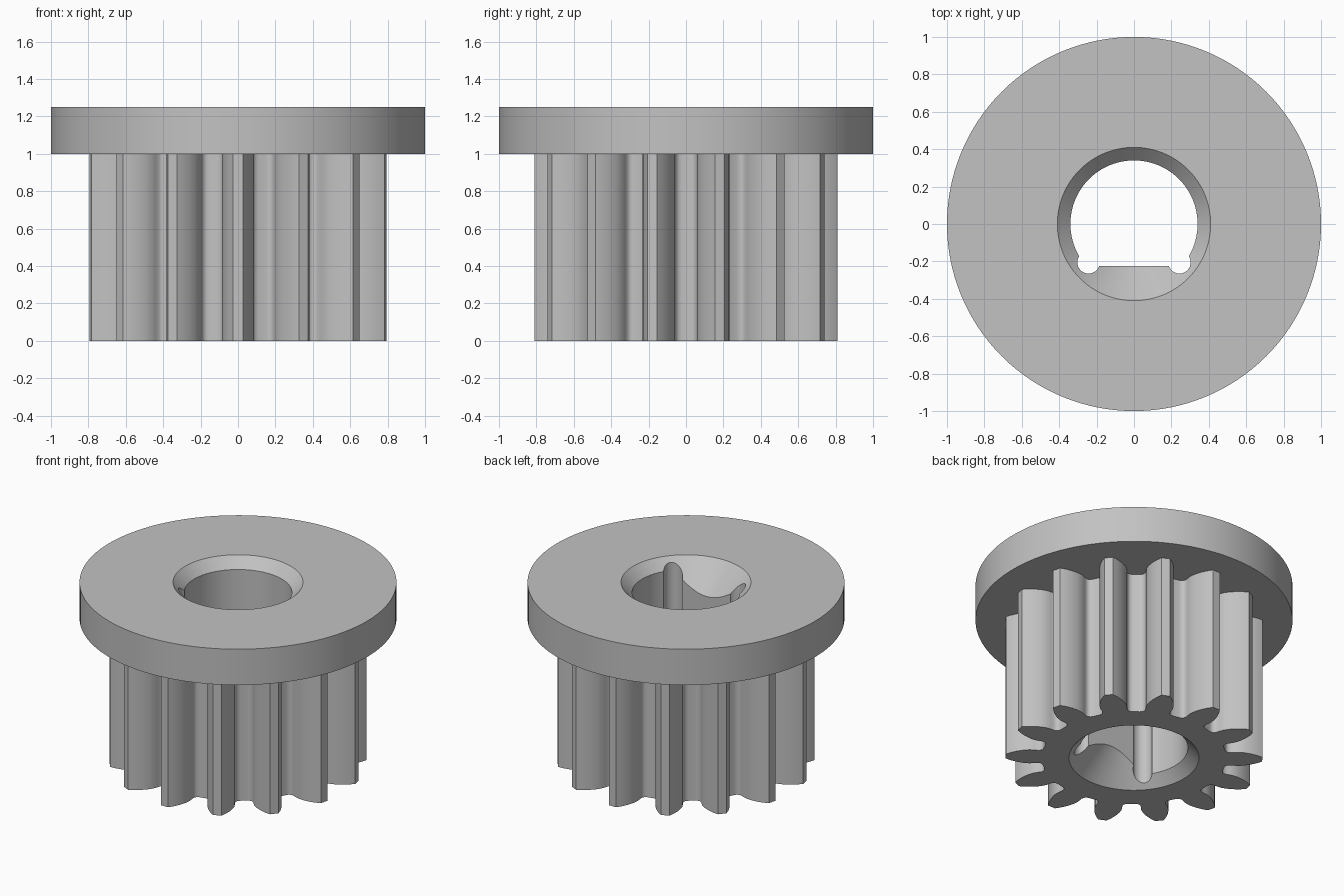
import bpy, bmesh
from math import sin, cos, asin, pi

cube = bpy.data.objects.get("Cube")
if cube:
    bpy.data.objects.remove(cube, do_unlink=True)

TEETH = 14
BORE, FLAT, RIM = 0.34, -0.225, 0.41   # bore radius, flat position, chamfer rim radius
TOP, SHOULDER = 1.25, 1.0

grey = bpy.data.materials.new("plain grey")
grey.use_nodes = True
colour = (0.54, 0.54, 0.54, 1)
grey.diffuse_color = colour
grey.node_tree.nodes["Principled BSDF"].inputs["Base Color"].default_value = colour


def add_object(name, bm):
    bmesh.ops.recalc_face_normals(bm, faces=bm.faces)
    mesh = bpy.data.meshes.new(name)
    bm.to_mesh(mesh)
    bm.free()
    mesh.materials.append(grey)
    obj = bpy.data.objects.new(name, mesh)
    bpy.context.collection.objects.link(obj)
    return obj


def prism(name, outline, z0, z1):
    bm = bmesh.new()
    face = bm.faces.new([bm.verts.new((x, y, z0)) for x, y in outline])
    grown = bmesh.ops.extrude_face_region(bm, geom=[face], use_keep_orig=True)
    verts = [g for g in grown["geom"] if isinstance(g, bmesh.types.BMVert)]
    bmesh.ops.translate(bm, verts=verts, vec=(0, 0, z1 - z0))
    return add_object(name, bm)


def arc(radius, start, end, steps, cx=0, cy=0):
    angles = [start + (end - start) * i / steps for i in range(steps + 1)]
    return [(cx + radius * cos(a), cy + radius * sin(a)) for a in angles]


def cone(name, base_z, direction):
    # 45 degree countersink, reaching slightly past the end face
    size = RIM + 0.02
    bm = bmesh.new()
    ring = [bm.verts.new((x, y, base_z + direction * 0.02))
            for x, y in arc(size, 0, 2 * pi, 96)[:-1]]
    apex = bm.verts.new((0, 0, base_z - direction * RIM))
    bm.faces.new(ring)
    for i, v in enumerate(ring):
        bm.faces.new((v, ring[(i + 1) % len(ring)], apex))
    return add_object(name, bm)


def combine(target, other, operation):
    mod = target.modifiers.new(operation, "BOOLEAN")
    mod.operation = operation
    mod.solver = "EXACT"
    mod.object = other
    bpy.context.view_layer.objects.active = target
    bpy.ops.object.modifier_apply(modifier=mod.name)
    bpy.data.objects.remove(other, do_unlink=True)


# Tooth flank as radius and half width, from root fillet to tip
flank = [(0.582, 0.108), (0.585, 0.094), (0.595, 0.083), (0.61, 0.079),
         (0.635, 0.083), (0.665, 0.086), (0.70, 0.081), (0.74, 0.068),
         (0.78, 0.048), (0.81, 0.027)]
outline = []
for t in range(TEETH):
    middle = -pi / 2 + 2 * pi * t / TEETH
    for side, points in ((-1, flank), (1, flank[::-1])):
        for r, w in points:
            a = middle + side * asin(w / r)
            outline.append((r * cos(a), r * sin(a)))

# Gear and flange merged into one solid
body = prism("flanged_gear", outline, 0, SHOULDER + 0.1)
flange = prism("flange", arc(1, 0, 2 * pi, 128)[:-1], SHOULDER, TOP)
combine(body, flange, "UNION")

# Flatted bore, relief grooves at both ends of the flat, countersinks
end = asin(FLAT / BORE)
cutters = [prism("bore_cutter", arc(BORE, end, pi - end, 80), -0.1, TOP + 0.1)]
for x in (-0.243, 0.243):
    cutters.append(prism("relief_cutter", arc(0.06, 0, 2 * pi, 32, x, -0.205)[:-1],
                         -0.1, TOP + 0.1))
cutters += [cone("top_chamfer_cutter", TOP, 1), cone("bottom_chamfer_cutter", 0, -1)]
for cutter in cutters:
    cutter.hide_render = True
    combine(body, cutter, "DIFFERENCE")

# Smooth curved walls, keep crisp edges
bpy.ops.object.select_all(action="DESELECT")
body.select_set(True)
bpy.context.view_layer.objects.active = body
bpy.ops.object.shade_smooth_by_angle(angle=pi / 6)
